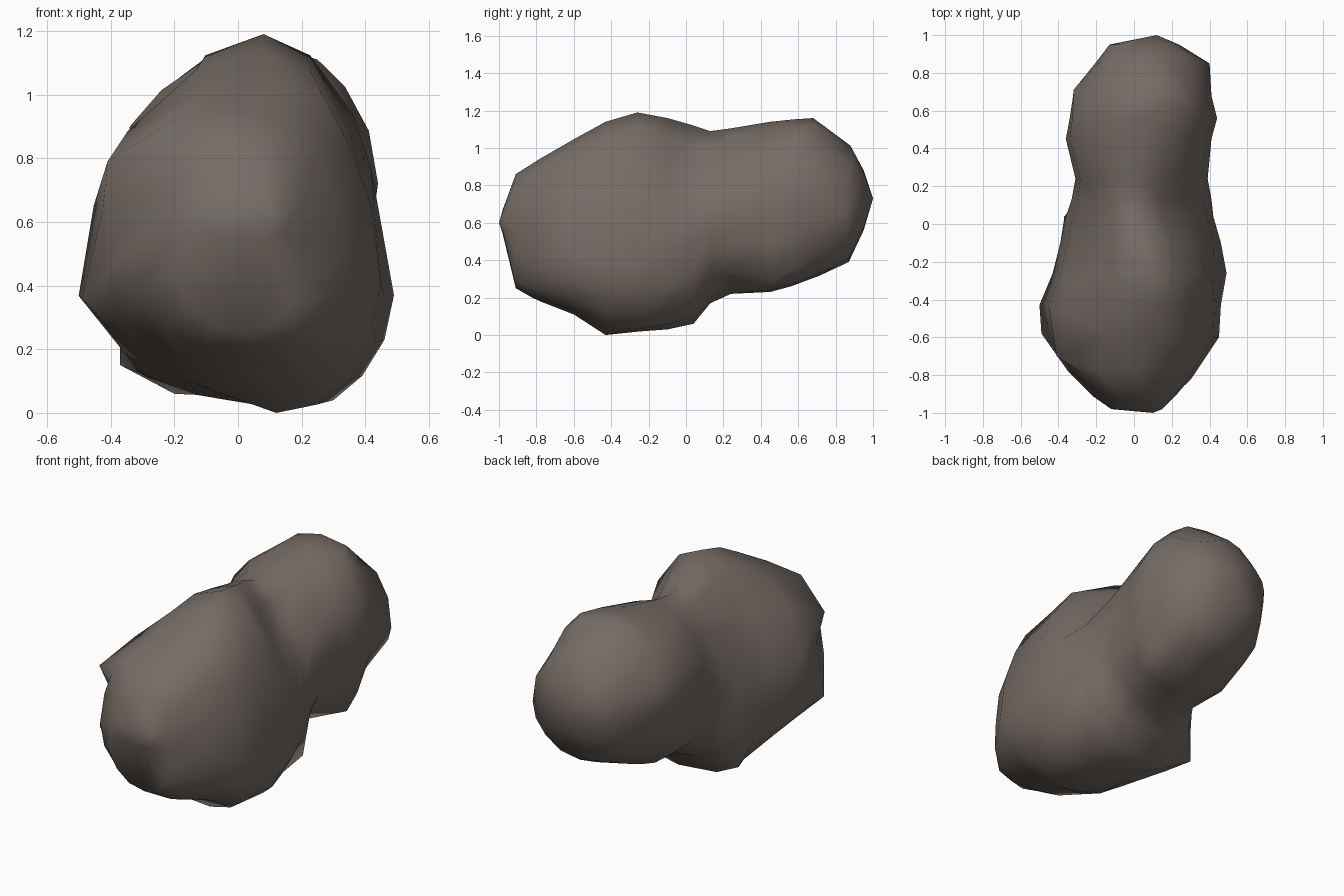
import bpy, bmesh, math
from mathutils import Vector

# cross-sections along y: y, left x, right x, bottom z, top z, crown x, widest z, roundness
SECTIONS = [
    (-0.98, -0.12, 0.15, 0.54, 0.67, 0.03, 0.60, 2.0),
    (-0.91, -0.22, 0.22, 0.25, 0.86, 0.03, 0.55, 2.1),
    (-0.78, -0.35, 0.33, 0.18, 0.94, 0.04, 0.50, 2.1),
    (-0.60, -0.48, 0.45, 0.11, 1.05, 0.07, 0.40, 1.95),
    (-0.43, -0.50, 0.46, 0.00, 1.14, 0.08, 0.37, 1.9),
    (-0.26, -0.43, 0.49, 0.02, 1.19, 0.08, 0.37, 1.87),
    (-0.10, -0.39, 0.46, 0.03, 1.16, 0.06, 0.42, 1.85),
    (0.04, -0.36, 0.42, 0.06, 1.12, 0.02, 0.50, 1.85),
    (0.13, -0.33, 0.41, 0.17, 1.09, 0.02, 0.60, 1.87),
    (0.24, -0.31, 0.39, 0.22, 1.105, 0.02, 0.65, 1.95),
    (0.45, -0.36, 0.41, 0.23, 1.14, 0.05, 0.70, 2.0),
    (0.56, -0.34, 0.44, 0.26, 1.155, 0.06, 0.72, 2.0),
    (0.68, -0.32, 0.41, 0.31, 1.16, 0.06, 0.72, 2.0),
    (0.87, -0.19, 0.39, 0.39, 1.02, 0.08, 0.70, 2.0),
    (0.95, -0.13, 0.24, 0.56, 0.88, 0.06, 0.73, 2.0),
]
# shallow hollows: centre, radius, depth
DENTS = [
    ((0.30, 0.03, 1.00), 0.28, 0.08),
    ((-0.30, -0.05, 0.95), 0.26, 0.05),
    ((-0.38, -0.52, 0.14), 0.26, 0.10),
    ((-0.46, -0.70, 0.58), 0.16, 0.03),
]
# lumps the surface is drawn to: x, y, z, radius of influence
LUMPS = [
    # large lobe, upper and front
    (-0.41, -0.70, 0.79, 0.25), (-0.49, -0.58, 0.36, 0.20),
    (-0.20, -0.78, 0.92, 0.22), (-0.27, -0.27, 0.87, 0.25),
    (0.23, -0.87, 0.27, 0.22), (0.42, -0.30, 0.76, 0.20),
    (0.27, -0.60, 0.99, 0.24),
    # large lobe, underside
    (0.12, -0.43, 0.00, 0.20), (0.30, -0.20, 0.04, 0.22),
    (0.40, 0.03, 0.20, 0.20), (-0.37, 0.04, 0.15, 0.24),
    (-0.20, 0.00, 0.06, 0.18), (-0.16, -0.48, 0.10, 0.22),
    (-0.22, -0.22, 0.09, 0.18),
    # small lobe
    (0.40, 0.85, 0.64, 0.20), (0.15, 0.90, 0.97, 0.18),
    (0.37, 0.48, 0.28, 0.22), (0.25, 0.78, 0.36, 0.22),
    (0.25, 0.62, 1.11, 0.20), (-0.32, 0.71, 0.84, 0.20),
    (-0.34, 0.45, 0.90, 0.20), (-0.21, 0.65, 1.02, 0.20),
]
SEGS = 16


def power(v, n):
    return math.copysign(abs(v) ** (2 / n), v) if abs(v) > 1e-6 else 0.0


def ring(bm, y, xl, xr, zb, zt, xm, zm, n):
    verts = []
    for i in range(SEGS):
        a = 2 * math.pi * i / SEGS
        k = n if math.sin(a) > 0 else 2.1
        c, s = power(math.cos(a), k), power(math.sin(a), k)
        p = Vector((xm + c * ((xr - xm) if c > 0 else (xm - xl)), y,
                    zm + s * ((zt - zm) if s > 0 else (zm - zb))))
        inward = (Vector((xm, y, (zb + zt) / 2)) - p).normalized()
        for centre, radius, depth in DENTS:
            d = (p - Vector(centre)).length / radius
            if d < 1:
                p = p + inward * depth * (1 - d * d)
        verts.append(bm.verts.new(p))
    return verts


# two-lobed rock body lofted through the sections
bm = bmesh.new()
rings = [ring(bm, *s) for s in SECTIONS]
for a, b in zip(rings, rings[1:]):
    for i in range(SEGS):
        j = (i + 1) % SEGS
        bm.faces.new((a[i], a[j], b[j], b[i]))
# blunt tips at both ends
for r, tip in ((rings[0], (0.10, -1.0, 0.60)), (rings[-1], (0.12, 1.0, 0.73))):
    t = bm.verts.new(tip)
    for i in range(SEGS):
        bm.faces.new((r[i], r[(i + 1) % SEGS], t))
# draw the nearest point to each lump, with its neighbours following
for x, y, z, radius in LUMPS:
    target = Vector((x, y, z))
    near = min(bm.verts, key=lambda v: (v.co - target).length).co.copy()
    for v in bm.verts:
        d = (v.co - near).length / radius
        if d < 1:
            v.co += (target - near) * (1 - d * d) ** 2
for v in bm.verts:
    v.co.z = max(v.co.z, 0.0)
bmesh.ops.recalc_face_normals(bm, faces=bm.faces)
for f in bm.faces:
    f.smooth = True

mesh = bpy.data.meshes.new("rock_body")
bm.to_mesh(mesh)
bm.free()
rock = bpy.data.objects.new("rock_body", mesh)
bpy.context.collection.objects.link(rock)

stone = bpy.data.materials.new("dark grey brown stone")
stone.diffuse_color = (0.18, 0.15, 0.13, 1)
mesh.materials.append(stone)
